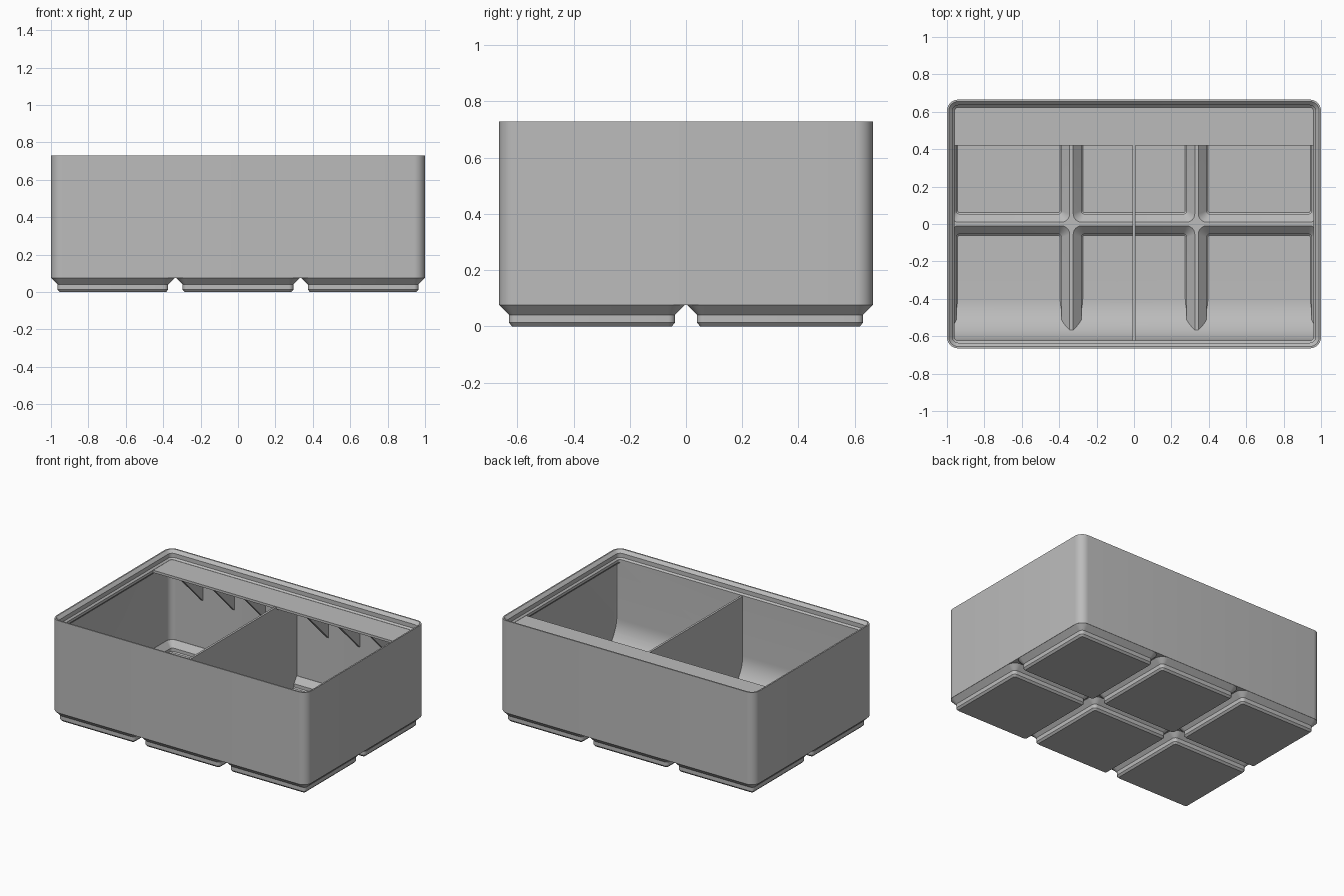
import bpy, bmesh, math

if "Cube" in bpy.data.objects:
    bpy.data.objects.remove(bpy.data.objects["Cube"])

HX, HY, R = 1.0, 0.665, 0.06      # outer half sizes and corner radius
PITCH = 0.669                     # spacing of the feet
TOP = 0.729
FLOOR = 0.018
WALL = 0.016
LIP = 0.041                       # how far the lip reaches inwards

grey = bpy.data.materials.new("plain grey")
grey.use_nodes = True
COLOUR = (0.5, 0.5, 0.5, 1)
grey.diffuse_color = COLOUR
grey.node_tree.nodes["Principled BSDF"].inputs["Base Color"].default_value = COLOUR


def rounded_rect(x0, x1, y0, y1, r, segments=8):
    points = []
    corners = [(x1 - r, y1 - r), (x0 + r, y1 - r), (x0 + r, y0 + r), (x1 - r, y0 + r)]
    for quarter, (cx, cy) in enumerate(corners):
        for i in range(segments + 1):
            a = (quarter + i / segments) * math.pi / 2
            points.append((cx + r * math.cos(a), cy + r * math.sin(a)))
    return points


def loft(name, rings):
    """Closed solid through (outline, z) rings."""
    bm = bmesh.new()
    loops = [[bm.verts.new((x, y, z)) for x, y in outline] for outline, z in rings]
    n = len(loops[0])
    for low, high in zip(loops, loops[1:]):
        for i in range(n):
            j = (i + 1) % n
            bm.faces.new((low[i], low[j], high[j], high[i]))
    bm.faces.new(loops[0][::-1])
    bm.faces.new(loops[-1])
    return finish(name, bm)


def prism(name, profile, x0, x1):
    """Solid with a (y, z) profile running along x."""
    bm = bmesh.new()
    ends = [[bm.verts.new((x, y, z)) for y, z in profile] for x in (x0, x1)]
    n = len(profile)
    for i in range(n):
        j = (i + 1) % n
        bm.faces.new((ends[0][i], ends[0][j], ends[1][j], ends[1][i]))
    bm.faces.new(ends[0][::-1])
    bm.faces.new(ends[1])
    return finish(name, bm)


def finish(name, bm):
    bmesh.ops.recalc_face_normals(bm, faces=bm.faces)
    mesh = bpy.data.meshes.new(name)
    bm.to_mesh(mesh)
    bm.free()
    mesh.materials.append(grey)
    ob = bpy.data.objects.new(name, mesh)
    bpy.context.collection.objects.link(ob)
    return ob


def combine(target, tool, operation):
    mod = target.modifiers.new("combine", "BOOLEAN")
    mod.object, mod.operation, mod.solver = tool, operation, "EXACT"
    bpy.context.view_layer.objects.active = target
    bpy.ops.object.modifier_apply(modifier=mod.name)
    bpy.data.objects.remove(tool)


def box_profile(y0, y1, z0, z1):
    return [(y0, z0), (y1, z0), (y1, z1), (y0, z1)]


def inset_ring(d, z):
    return rounded_rect(-HX + d, HX - d, -HY + d, HY - d, R - d), z


def foot_ring(cx, cy, half, r, z, limit=0.0):
    lx, ly = HX - limit, HY - limit
    return rounded_rect(max(cx - half, -lx), min(cx + half, lx),
                        max(cy - half, -ly), min(cy + half, ly), r), z


# Outer block, and the space inside it with the stacking lip profile
bin_body = loft("bin_body", [inset_ring(0, 0.076), inset_ring(0, TOP)])
space = loft("space", [inset_ring(d, z) for d, z in (
    (WALL, 0.092), (WALL, 0.624), (LIP, 0.65), (LIP, 0.669),
    (0.03, 0.68), (0.03, 0.709), (0.01, TOP), (0.002, 0.737))])

# Six stepped feet, each hollow inside
for cx in (-PITCH, 0, PITCH):
    for cy in (-PITCH / 2, PITCH / 2):
        foot = loft("foot", [foot_ring(cx, cy, h, r, z) for h, r, z in (
            (0.284, 0.013, 0), (0.296, 0.025, 0.013), (0.296, 0.025, 0.041),
            (0.33, 0.06, 0.0757), (0.3, 0.03, 0.085))])
        combine(bin_body, foot, "UNION")
        hollow = loft("hollow", [foot_ring(cx, cy, h, r, z, 0.018) for h, r, z in (
            (0.274, 0.012, FLOOR), (0.281, 0.018, FLOOR + 0.007), (0.281, 0.018, 0.048),
            (0.325, 0.045, 0.092), (0.325, 0.045, 0.11))])
        combine(space, hollow, "UNION")

# Finger scoop along the front wall
scoop_r = 0.224
front = -HY + LIP
arc = [(front + scoop_r - scoop_r * math.sin(a), FLOOR + scoop_r - scoop_r * math.cos(a))
       for a in (i * math.pi / 32 for i in range(17))]
scoop = prism("scoop", arc + [(front, 0.66), (-0.7, 0.66), (-0.7, 0.005),
                              (front + scoop_r, 0.005)], -1.1, 1.1)
combine(space, scoop, "DIFFERENCE")

# Middle divider
divider = prism("divider", box_profile(-0.8, 0.8, 0.005, 0.664), -0.0075, 0.0075)
combine(space, divider, "DIFFERENCE")
combine(bin_body, space, "DIFFERENCE")

# Label shelf at the back, held by sloping ribs
parts = [bin_body, prism("label_shelf", box_profile(0.42, 0.635, 0.651, 0.668), -0.97, 0.97)]
for side in (-1, 1):
    for i in (1, 2, 3):
        x = side * i * 0.246
        parts.append(prism("shelf_rib", [(0.425, 0.652), (0.655, 0.652), (0.655, 0.42)],
                           x - 0.009, x + 0.009))

# Smooth shading with crisp edges
bpy.ops.object.select_all(action="DESELECT")
for ob in parts:
    ob.select_set(True)
bpy.context.view_layer.objects.active = bin_body
bpy.ops.object.shade_smooth_by_angle(angle=math.radians(30))
